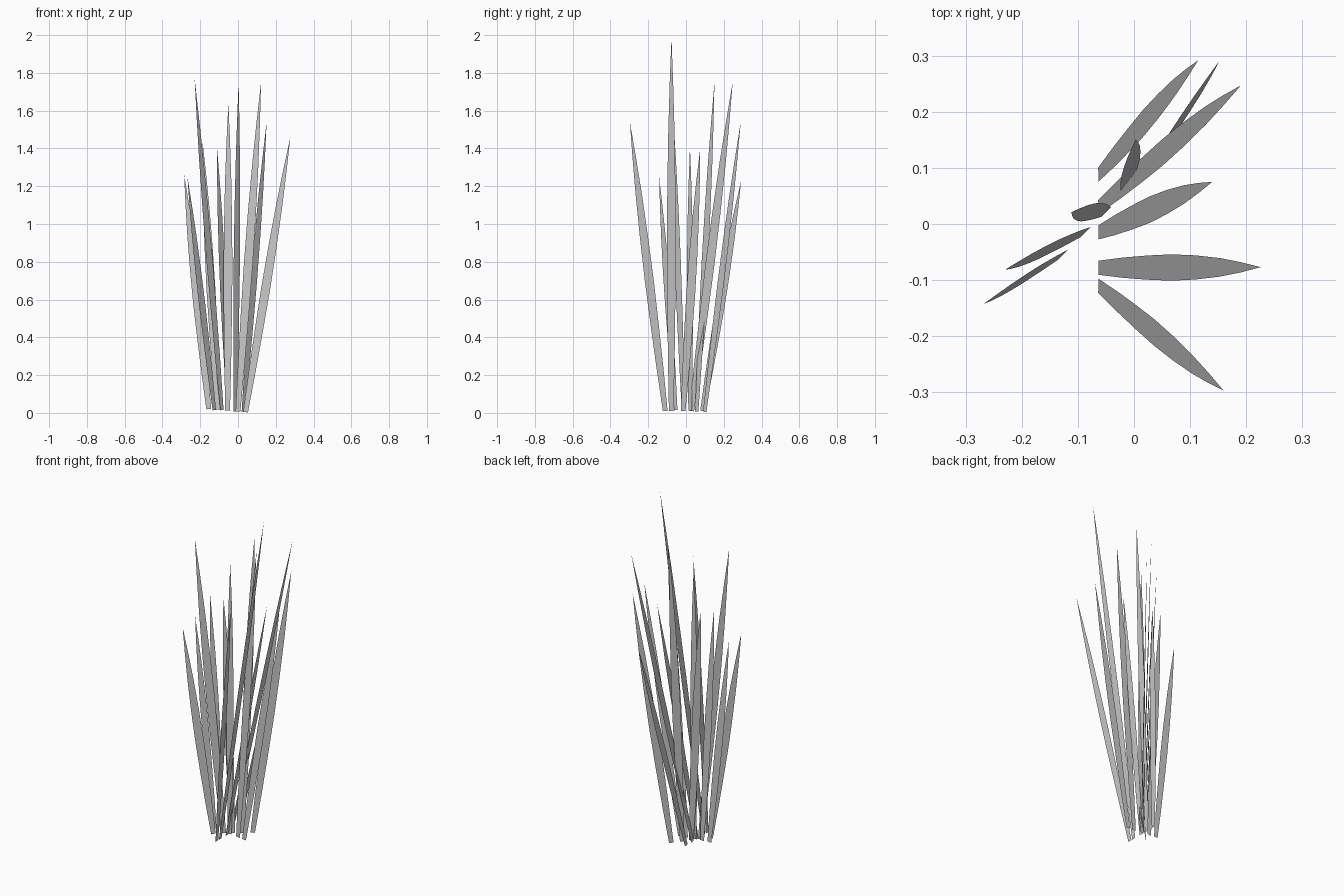
import bpy
from math import cos, sin, radians

if "Cube" in bpy.data.objects:
    bpy.data.objects.remove(bpy.data.objects["Cube"])

# half-width of a blade at fractions of its length
PROFILE = [(0, .0125), (.15, .018), (.3, .0215), (.45, .0235),
           (.6, .0215), (.75, .0165), (.88, .009)]


def blade_fan(name, angle, offset, slope, blades):
    """Flat fan of blades: angle = direction of its width, leaning sideways by slope."""
    a = radians(angle)
    verts, faces = [], []

    def point(u, z):
        w = offset + slope * z
        return (u * cos(a) - w * sin(a), u * sin(a) + w * cos(a), z)

    for base, tip, top, low in blades:
        s = len(verts)
        lean = (tip - base) / (top - low)
        for t, h in PROFILE:
            u, z = base + (tip - base) * t, low + (top - low) * t
            for side in (-1, 1):
                # width runs square to the blade's centre line
                verts.append(point(u + side * h, max(0, z - side * h * lean)))
        verts.append(point(tip, top))
        n = len(PROFILE)
        for i in range(n - 1):
            k = s + 2 * i
            faces.append((k, k + 1, k + 3, k + 2))
        faces.append((s + 2 * n - 2, s + 2 * n - 1, s + 2 * n))
    mesh = bpy.data.meshes.new(name)
    mesh.from_pydata(verts, [], faces)
    obj = bpy.data.objects.new(name, mesh)
    bpy.context.collection.objects.link(obj)
    return obj


# each blade: base position, tip position, tip height, base height
blade_fan("side_blades", 90, .065, -.146, [
    (-.11, -.297, 1.54, .01), (-.078, -.077, 1.99, .01), (-.015, .075, 1.40, .01),
    (.03, .247, 1.75, .01), (.088, .292, 1.23, .01)])

blade_fan("diagonal_blades", 45, .05, .031, [
    (-.127, -.29, 1.25, .015), (-.07, -.22, 1.77, .015), (-.02, -.064, 1.41, .012),
    (.03, .109, 1.75, .008), (.09, .312, 1.54, .005)])

blade_fan("front_blades", 0, 0, 0, [
    (-.155, -.285, 1.26, .02), (-.107, -.187, 1.43, .017), (-.055, -.051, 1.64, .013),
    (0, .122, 1.75, .008), (.04, .277, 1.46, .004)])
